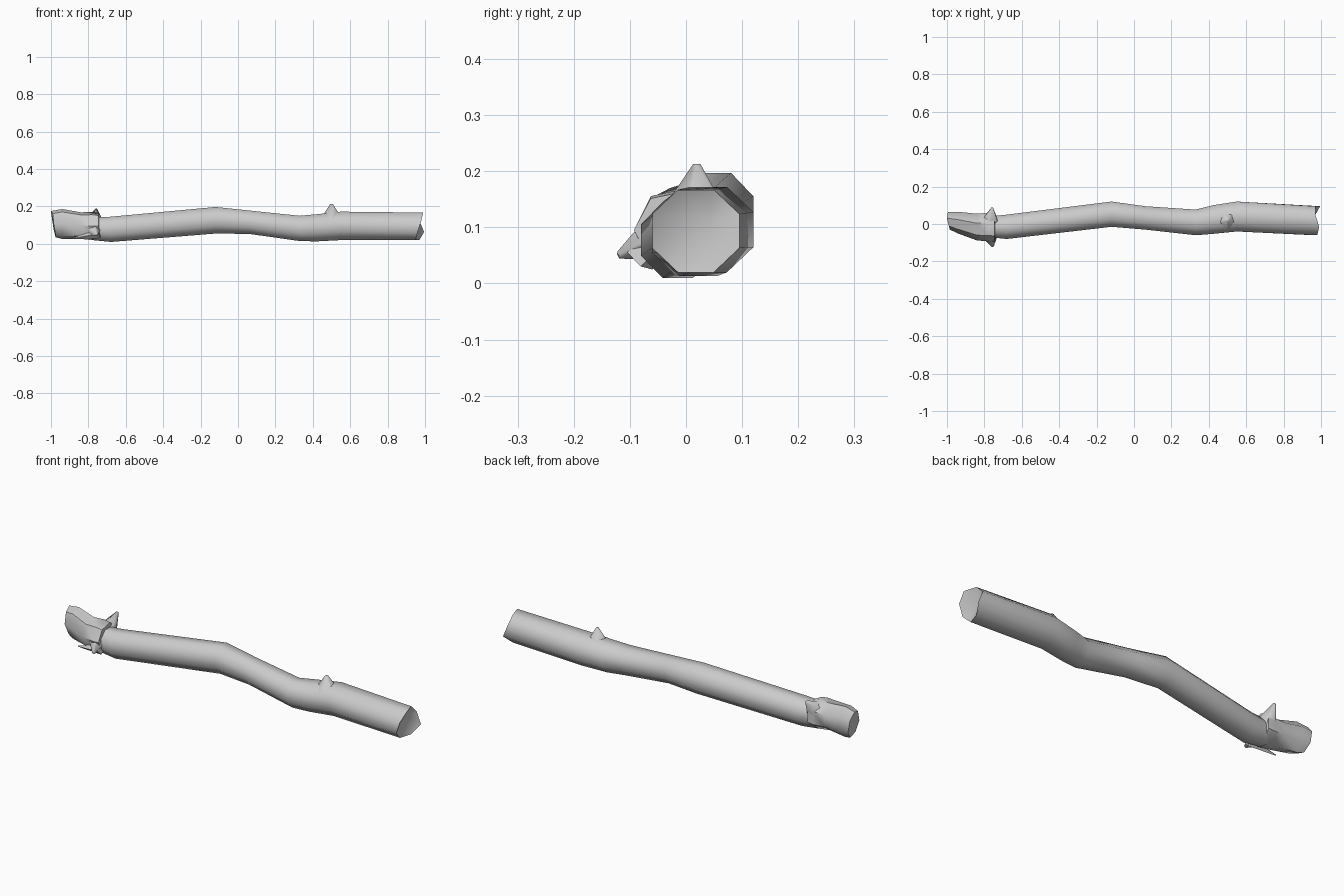
import bpy, bmesh, math
from mathutils import Vector

if "Cube" in bpy.data.objects:
    bpy.data.objects.remove(bpy.data.objects["Cube"])

bark = bpy.data.materials.new("grey_bark")
bark.use_nodes = True
GREY = (0.6, 0.6, 0.6, 1)
bark.diffuse_color = GREY
bark.node_tree.nodes["Principled BSDF"].inputs["Base Color"].default_value = GREY


def finish(name, bm, angle):
    bmesh.ops.recalc_face_normals(bm, faces=bm.faces)
    mesh = bpy.data.meshes.new(name)
    bm.to_mesh(mesh)
    bm.free()
    mesh.materials.append(bark)
    obj = bpy.data.objects.new(name, mesh)
    bpy.context.collection.objects.link(obj)
    bpy.ops.object.select_all(action="DESELECT")
    obj.select_set(True)
    bpy.context.view_layer.objects.active = obj
    bpy.ops.object.shade_smooth_by_angle(angle=math.radians(angle))


def limb(name, stations, sides, jag, tips, angle=50):
    """Loft rings given as x, y min, y max, z min, z max; cap both ends to a centre point."""
    bm = bmesh.new()
    rings = []
    for n, (x, y0, y1, z0, z1) in enumerate(stations):
        ring = []
        for i in range(sides):
            a = math.tau * (i + 0.5) / sides
            k = 1 / math.cos(math.pi / sides)
            dx = jag[n][i % len(jag[n])] if n in jag else 0
            ring.append(bm.verts.new((x + dx,
                                      (y0 + y1) / 2 + (y1 - y0) / 2 * k * math.cos(a),
                                      (z0 + z1) / 2 + (z1 - z0) / 2 * k * math.sin(a))))
        rings.append(ring)
    for a, b in zip(rings, rings[1:]):
        for i in range(sides):
            j = (i + 1) % sides
            bm.faces.new((a[i], a[j], b[j], b[i]))
    for ring, tip in ((rings[0], tips[0]), (rings[-1], tips[1])):
        centre = bm.verts.new(tip)
        for i in range(sides):
            bm.faces.new((ring[i], ring[(i + 1) % sides], centre))
    finish(name, bm, angle)


def thorn(name, base, tip, radius, sides=5):
    """Low pointed knot whose base is sunk into the wood."""
    base, tip = Vector(base), Vector(tip)
    axis = tip - base
    bm = bmesh.new()
    bmesh.ops.create_cone(bm, cap_ends=True, segments=sides, radius1=radius,
                          radius2=radius * 0.12, depth=axis.length)
    turn = axis.to_track_quat("Z", "Y").to_matrix()
    for v in bm.verts:
        v.co = turn @ v.co + (base + tip) / 2
    finish(name, bm, 70)


# Long crooked branch with a splintered right end
limb("branch", [
    (-0.78, -0.07, 0.04, 0.02, 0.14),
    (-0.68, -0.08, 0.05, 0.01, 0.145),
    (-0.12, -0.015, 0.12, 0.055, 0.197),
    (0.06, -0.03, 0.095, 0.053, 0.178),
    (0.33, -0.06, 0.077, 0.015, 0.150),
    (0.42, -0.053, 0.10, 0.013, 0.158),
    (0.55, -0.04, 0.12, 0.02, 0.172),
    (0.97, -0.06, 0.095, 0.02, 0.167),
], 8, {7: (0.0, 0.0, 0.02, 0.01, -0.01, -0.02, 0.0, 0.025)},
    ((-0.78, -0.015, 0.08), (0.945, 0.04, 0.11)))

# Short broken stub at the left end, flaring into the collar
limb("broken_stub", [
    (-0.985, -0.025, 0.065, 0.04, 0.17),
    (-0.94, -0.045, 0.065, 0.032, 0.18),
    (-0.84, -0.08, 0.055, 0.032, 0.163),
    (-0.78, -0.085, 0.06, 0.025, 0.165),
    (-0.745, -0.085, 0.058, 0.03, 0.16),
], 7, {0: (-0.01, -0.015, -0.005, 0.0, 0.01, 0.01, 0.0)},
    ((-0.99, 0.02, 0.11), (-0.74, -0.015, 0.09)))

# Knots
thorn("top_knot", (0.50, 0.02, 0.135), (0.50, 0.02, 0.213), 0.06)
thorn("collar_back_knot", (-0.77, 0.01, 0.11), (-0.758, 0.085, 0.185), 0.055)
thorn("collar_front_knot", (-0.78, -0.03, 0.085), (-0.755, -0.12, 0.05), 0.06)

# Split sliver of bark under the stub
thorn("bark_sliver", (-0.74, -0.08, 0.055), (-0.885, -0.06, 0.028), 0.025, 4)
